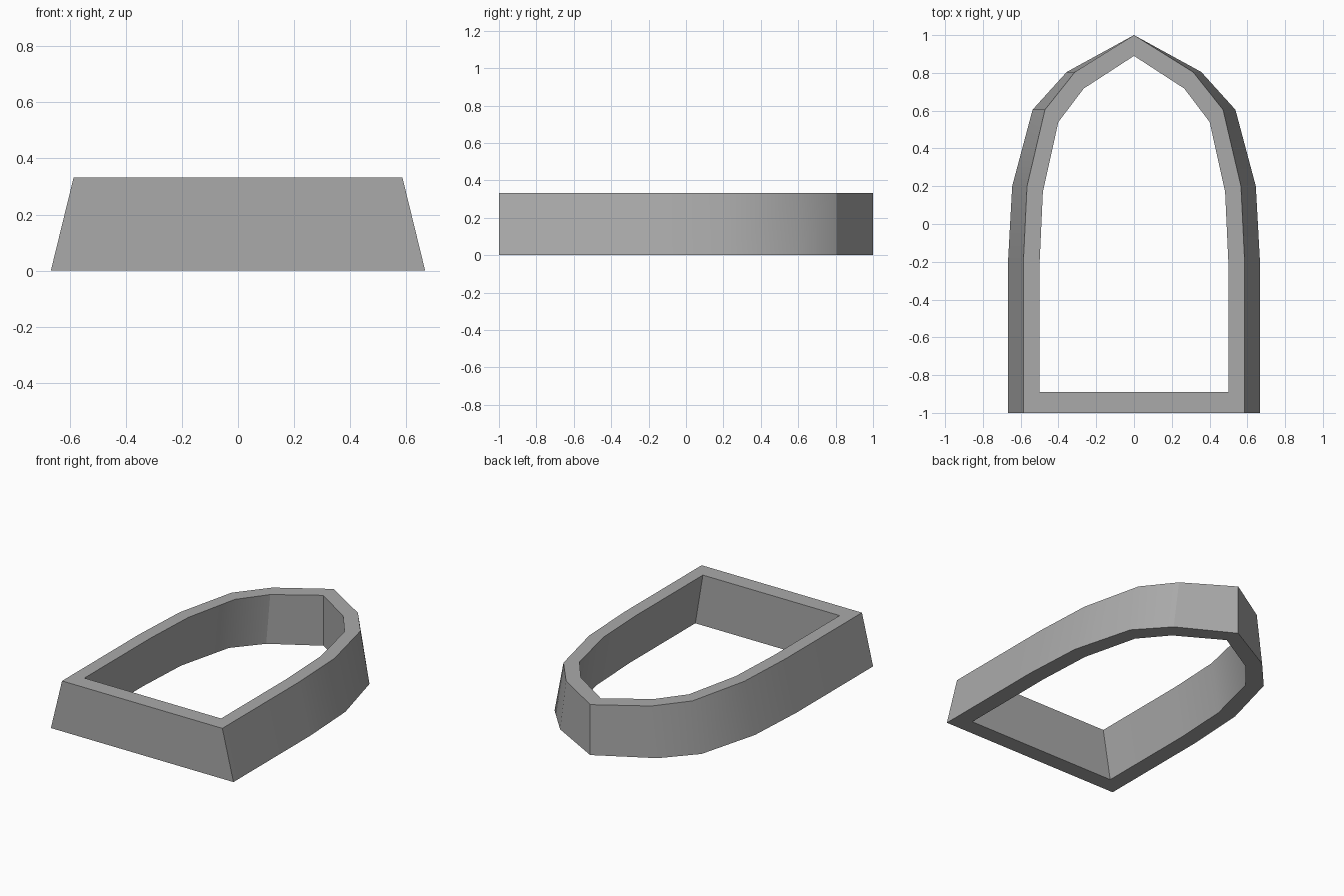
import bpy
import bmesh

cube = bpy.data.objects.get("Cube")
if cube:
    bpy.data.objects.remove(cube, do_unlink=True)

HEIGHT = 0.333

# Half outlines at the base, from the straight front edge to the pointed back
OUTER = [(0.667, -1), (0.667, -0.2), (0.645, 0.2), (0.537, 0.605), (0.356, 0.805), (0, 1)]
INNER = [(0.555, -0.89), (0.555, -0.2), (0.536, 0.17), (0.445, 0.54), (0.296, 0.717), (0, 0.89)]
SOFT = {1, 2, 3}  # outline points where the wall curves smoothly


def add_ring(bm, half, z, taper):
    """Closed loop of vertices from a half outline mirrored across x."""
    left = [(x * taper, y, z) for x, y in half]
    right = [(-x, y, z) for x, y, z in reversed(left[:-1])]
    return [bm.verts.new(co) for co in left + right]


def bridge(bm, a, b, smooth):
    """Join two loops with a band of quads."""
    n = len(a)
    for i in range(n):
        j = (i + 1) % n
        bm.faces.new((a[i], a[j], b[j], b[i])).smooth = smooth


bm = bmesh.new()
outer_low = add_ring(bm, OUTER, 0, 1)
outer_top = add_ring(bm, OUTER, HEIGHT, 0.878)
inner_low = add_ring(bm, INNER, 0, 1)
inner_top = add_ring(bm, INNER, HEIGHT, 0.9)

# Walls and rims
bridge(bm, outer_low, outer_top, True)
bridge(bm, outer_top, inner_top, False)
bridge(bm, inner_top, inner_low, True)
bridge(bm, inner_low, outer_low, False)

# Crisp edges everywhere except along the curved sides
for edge in bm.edges:
    edge.smooth = False
for low, top in ((outer_low, outer_top), (inner_low, inner_top)):
    last = len(low) - 1
    for i, (a, b) in enumerate(zip(low, top)):
        if min(i, last - i) in SOFT:
            bm.edges.get((a, b)).smooth = True

bmesh.ops.recalc_face_normals(bm, faces=bm.faces)
mesh = bpy.data.meshes.new("arch_frame")
bm.to_mesh(mesh)
bm.free()

# Grey stone
grey = bpy.data.materials.new("mid_grey")
grey.use_nodes = True
colour = (0.4, 0.4, 0.4, 1)
grey.diffuse_color = colour
grey.node_tree.nodes["Principled BSDF"].inputs["Base Color"].default_value = colour
mesh.materials.append(grey)

frame = bpy.data.objects.new("arch_frame", mesh)
bpy.context.collection.objects.link(frame)
